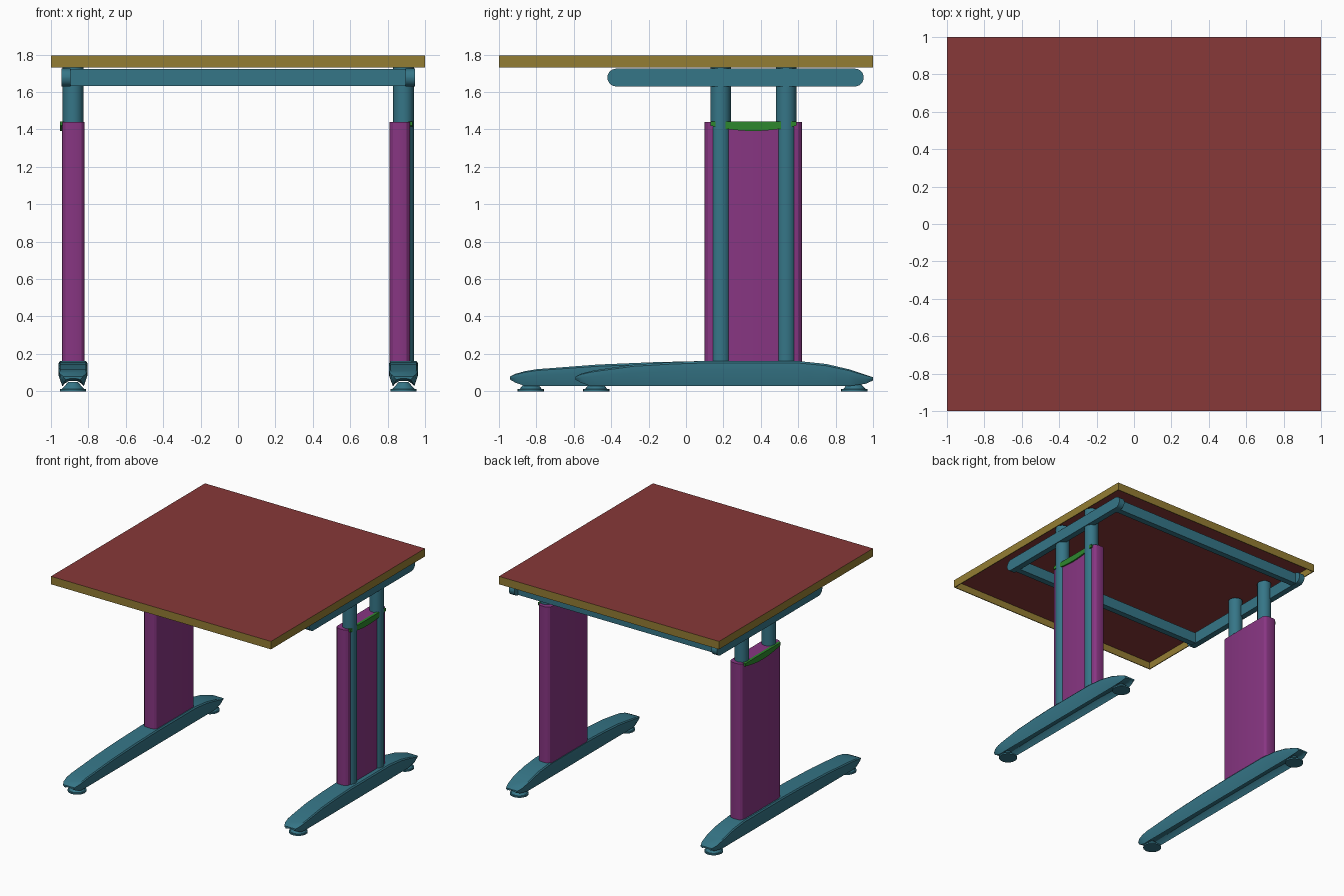
import bpy, bmesh, math
from mathutils import Vector

cube = bpy.data.objects.get("Cube")
if cube:
    bpy.data.objects.remove(cube, do_unlink=True)


def material(name, rgb):
    m = bpy.data.materials.new(name)
    m.use_nodes = True
    m.diffuse_color = (*rgb, 1)
    m.node_tree.nodes["Principled BSDF"].inputs["Base Color"].default_value = (*rgb, 1)
    return m


TEAL = material("teal metal", (0.036, 0.18, 0.243))
PURPLE = material("purple cover", (0.243, 0.036, 0.223))
RED = material("red top", (0.243, 0.04, 0.04))
OLIVE = material("olive edge", (0.296, 0.205, 0.033))
GREEN = material("green cap", (0.027, 0.243, 0.027))


def finish(bm, name, *mats, smooth=True):
    bmesh.ops.recalc_face_normals(bm, faces=bm.faces)
    mesh = bpy.data.meshes.new(name)
    bm.to_mesh(mesh)
    bm.free()
    ob = bpy.data.objects.new(name, mesh)
    bpy.context.collection.objects.link(ob)
    for m in mats:
        mesh.materials.append(m)
    if smooth:
        bpy.ops.object.select_all(action='DESELECT')
        ob.select_set(True)
        bpy.context.view_layer.objects.active = ob
        bpy.ops.object.shade_smooth_by_angle(angle=math.radians(25))
    return ob


def box_mesh(x, y, z):
    """Box from (low, high) ranges."""
    bm = bmesh.new()
    bmesh.ops.create_cube(bm, size=1)
    for v in bm.verts:
        v.co = Vector([r[0] if c < 0 else r[1] for c, r in zip(v.co, (x, y, z))])
    return bm


def box(name, mat, x, y, z, round_axis=None, radius=0.0, segments=4):
    """Box, optionally with its edges along one axis rounded."""
    x = sorted(x)
    bm = box_mesh(x, y, z)
    if round_axis is not None:
        edges = [e for e in bm.edges
                 if abs((e.verts[0].co - e.verts[1].co).normalized()[round_axis]) > 0.9]
        bmesh.ops.bevel(bm, geom=edges, offset=radius, segments=segments,
                        profile=0.5, affect='EDGES')
    return finish(bm, name, mat)


def cone(name, mat, x, y, z, r_low, r_high, sides):
    bm = bmesh.new()
    bmesh.ops.create_cone(bm, cap_ends=True, segments=sides, radius1=r_low,
                          radius2=r_high, depth=z[1] - z[0])
    bmesh.ops.translate(bm, verts=bm.verts, vec=(x, y, sum(z) / 2))
    return finish(bm, name, mat)


def loft(name, mat, rings):
    """Skin closed rings of equal length and cap both ends."""
    bm = bmesh.new()
    rows = [[bm.verts.new(p) for p in ring] for ring in rings]
    n = len(rows[0])
    for a, b in zip(rows, rows[1:]):
        for i in range(n):
            j = (i + 1) % n
            bm.faces.new((a[i], a[j], b[j], b[i]))
    bm.faces.new(rows[0])
    bm.faces.new(rows[-1])
    return finish(bm, name, mat)


# Table top: thin sheet with a hanging edge band, open below
bm = box_mesh((-1, 1), (-1, 1), (1.73, 1.795))
bm.faces.ensure_lookup_table()
bm.normal_update()
bmesh.ops.delete(bm, geom=[f for f in bm.faces if f.normal.z < -0.5], context='FACES_ONLY')
for f in bm.faces:
    f.material_index = 0 if f.normal.z > 0.5 else 1
top = finish(bm, "table_top", RED, OLIVE, smooth=False)
top.modifiers.new("thickness", 'SOLIDIFY').thickness = 0.01

# Cross beams under the top
for name, y in (("front_cross_beam", -0.37), ("back_cross_beam", 0.85)):
    box(name, TEAL, (-0.935, 0.935), (y, y + 0.05), (1.632, 1.722))


def foot(name, x, front):
    """Foot lofted along y, with an arched channel beneath."""
    span = 0.1 - front
    # y, top, bottom, half width
    stations = [(front, 0.08, 0.062, 0.05),
                (front + 0.03, 0.094, 0.045, 0.066),
                (front + 0.08, 0.108, 0.028, 0.075),
                (front + 0.14, 0.118, 0.028, 0.077),
                (front + span * 0.45, 0.143, 0.028, 0.077),
                (front + span * 0.75, 0.156, 0.028, 0.077),
                (0.1, 0.162, 0.028, 0.077),
                (0.6, 0.162, 0.028, 0.077),
                (0.75, 0.146, 0.028, 0.077),
                (0.87, 0.118, 0.028, 0.077),
                (0.96, 0.088, 0.04, 0.066),
                (1.0, 0.075, 0.058, 0.05)]
    rings = []
    for y, t, b, w in stations:
        h = t - b
        half = [(w * 0.9, t), (w, t - h * 0.08), (w, t - h * 0.38), (w * 0.75, b),
                (w * 0.55, b + h * 0.2), (w * 0.3, b + h * 0.33)]
        ring = half + [(-px, pz) for px, pz in reversed(half)]
        rings.append([(x + px, y, pz) for px, pz in ring])
    loft(name, TEAL, rings)


# Legs: the left one shows its columns, the right one is fully covered
for side, s, cx, cover, front in (("left", 1, 0.885, (0.81, 0.92), -0.59),
                                  ("right", -1, -0.882, (-0.94, -0.82), -0.94)):
    foot(side + "_foot", cx, front)
    for end, y in (("front", front + 0.11), ("back", 0.9)):
        cone(f"{side}_{end}_glider", TEAL, cx, y, (0, 0.012), 0.07, 0.07, 24)
        cone(f"{side}_{end}_glider_neck", TEAL, cx, y, (0.012, 0.05), 0.06, 0.025, 24)
    box(side + "_leg_cover", PURPLE, cover, (0.10, 0.62), (0.155, 1.44),
        round_axis=2, radius=0.036, segments=3)
    for end, y in (("front", 0.185), ("back", 0.535)):
        cone(f"{side}_{end}_column", TEAL, cx, y, (0.15, 1.78), 0.055, 0.055, 16)
    box(side + "_side_beam", TEAL, (s * 0.895, s * 0.945), (-0.42, 0.95),
        (1.63, 1.725), round_axis=0, radius=0.047, segments=6)

    # Cap with a curved lower edge on the outer face of the cover
    outer = max(cover, key=abs)
    outline = [(0.13, 1.443), (0.59, 1.443)]
    for i in range(11):
        u = 1 - i / 5
        outline.append((0.36 + 0.23 * u, 1.392 + 0.028 * u * u))
    loft(side + "_cover_cap", GREEN,
         [[(px, y, z) for y, z in outline] for px in (outer - s * 0.01, outer + s * 0.012)])
